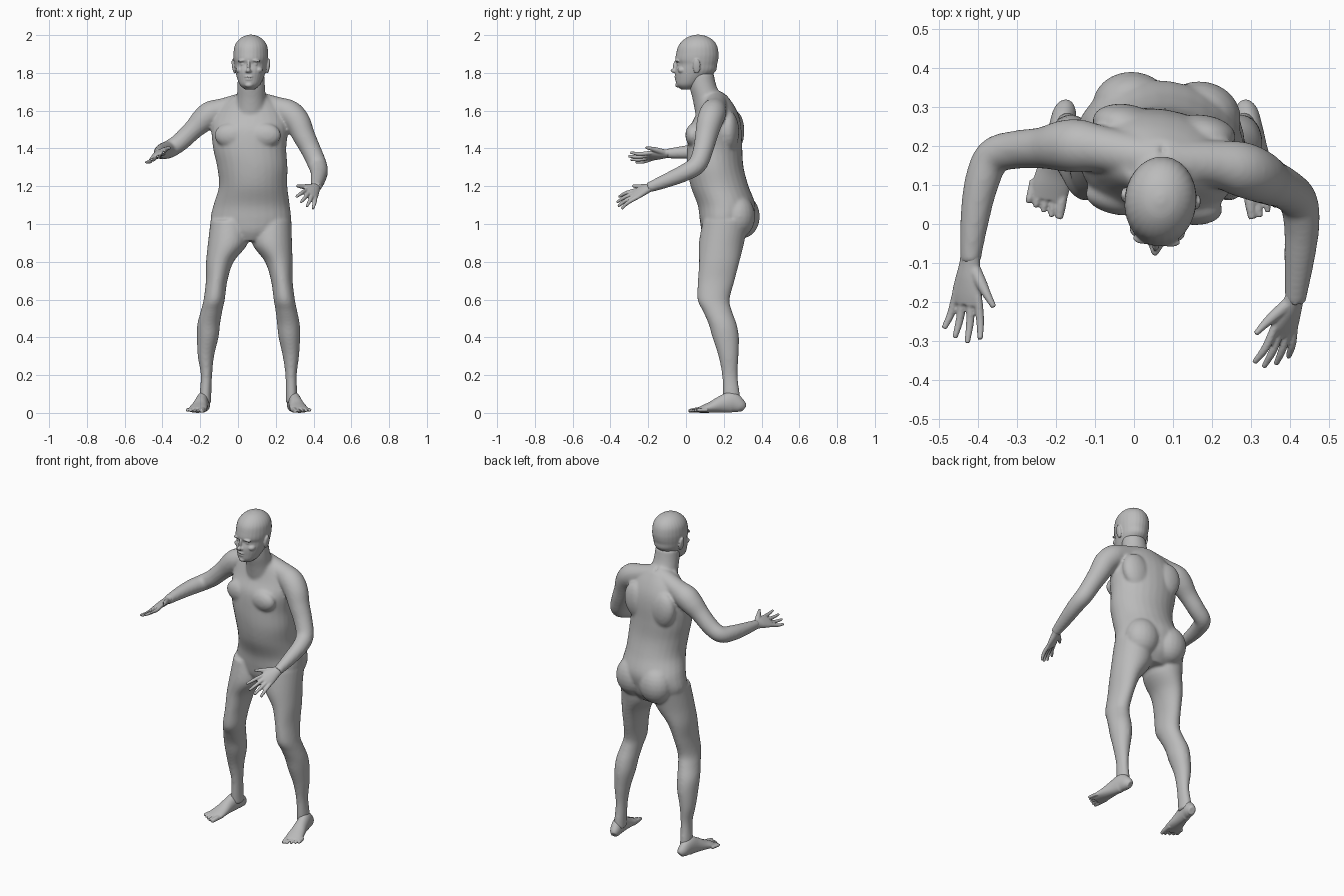
import bpy
import bmesh
from math import sin, cos, pi, radians
from mathutils import Matrix, Vector

cube = bpy.data.objects.get("Cube")
if cube:
    bpy.data.objects.remove(cube, do_unlink=True)

GREY = (0.5, 0.5, 0.5, 1.0)
skin = bpy.data.materials.new("plain grey")
skin.use_nodes = True
skin.diffuse_color = GREY
for node in skin.node_tree.nodes:
    if node.type == "BSDF_PRINCIPLED":
        node.inputs["Base Color"].default_value = GREY


def smooth_rows(rows, steps=5):
    """Catmull-Rom interpolation through rows of numbers."""
    result = []
    last = len(rows) - 1
    for i in range(last):
        p, q, r, s = rows[max(i - 1, 0)], rows[i], rows[i + 1], rows[min(i + 2, last)]
        for k in range(steps):
            t = k / steps
            result.append([
                b + t * (c - a) / 2 + t * t * (a - 2.5 * b + 2 * c - d / 2)
                + t ** 3 * (3 * (b - c) + d - a) / 2
                for a, b, c, d in zip(p, q, r, s)])
    result.append(list(rows[last]))
    return result


def loft(bm, rows, side=None, yaw=0.0, sides=28):
    """Skin elliptical rings (x, y, z, radius, radius); level rings unless side is given."""
    rows = smooth_rows(rows)
    centres = [Vector(r[:3]) for r in rows]
    rings = []
    for i, row in enumerate(rows):
        if side is None:
            u = Vector((cos(yaw), sin(yaw), 0))
            v = Vector((-sin(yaw), cos(yaw), 0))
        else:
            t = (centres[min(i + 1, len(rows) - 1)] - centres[max(i - 1, 0)]).normalized()
            u = (side - t * side.dot(t)).normalized()
            v = t.cross(u)
        a, b = row[3], row[-1]
        rings.append([bm.verts.new(centres[i] + u * a * cos(2 * pi * k / sides)
                                   + v * b * sin(2 * pi * k / sides)) for k in range(sides)])
    for low, high in zip(rings, rings[1:]):
        for k in range(sides):
            m = (k + 1) % sides
            bm.faces.new((low[k], low[m], high[m], high[k]))
    bm.faces.new(rings[0][::-1])
    bm.faces.new(rings[-1])


def blob(bm, centre, radii, tilt=0.0):
    matrix = (Matrix.Translation(centre) @ Matrix.Rotation(tilt, 4, "Y")
              @ Matrix.Diagonal((*radii, 1)))
    bmesh.ops.create_uvsphere(bm, u_segments=20, v_segments=12, radius=1, matrix=matrix)


def pair(bm, centre, radii, tilt=0.0):
    x, y, z = centre
    for s in (-1, 1):
        blob(bm, (s * x, y, z), radii, s * tilt)


def finish(name, bm, voxel, iterations, matrix=None):
    """Fuse overlapping volumes into one skin and soften it."""
    if matrix:
        bm.transform(matrix)
    bmesh.ops.recalc_face_normals(bm, faces=bm.faces)
    mesh = bpy.data.meshes.new(name)
    bm.to_mesh(mesh)
    bm.free()
    mesh.materials.append(skin)
    obj = bpy.data.objects.new(name, mesh)
    bpy.context.collection.objects.link(obj)
    fuse = obj.modifiers.new("fuse", "REMESH")
    fuse.mode = "VOXEL"
    fuse.voxel_size = voxel
    fuse.use_smooth_shade = True
    soften = obj.modifiers.new("soften", "SMOOTH")
    soften.factor = 0.5
    soften.iterations = iterations
    return obj


# Torso and neck
body = bmesh.new()
TURN = radians(-8)
loft(body, [
    (.065, .2, .91, .1, .09), (.066, .21, .96, .18, .125), (.067, .215, 1.02, .214, .14),
    (.072, .215, 1.1, .203, .152), (.08, .178, 1.2, .182, .153), (.076, .156, 1.3, .187, .148),
    (.062, .152, 1.4, .195, .145), (.062, .155, 1.5, .204, .138), (.062, .165, 1.57, .19, .115),
    (.065, .16, 1.63, .15, .092), (.068, .145, 1.68, .09, .072)], yaw=TURN)
loft(body, [(.07, .14, 1.58, .09, .09), (.07, .115, 1.66, .078, .08),
            (.07, .09, 1.73, .073, .072), (.069, .08, 1.8, .07, .066)])

# Chest, shoulder blades and buttocks
muscles = bmesh.new()
pair(muscles, (.088, -.1, 1.47), (.09, .046, .065))
pair(muscles, (.1, .09, 1.49), (.085, .05, .11), .2)
pair(muscles, (.088, .133, 1.04), (.104, .092, .115))
muscles.transform(Matrix.Translation((.065, .155, 0)) @ Matrix.Rotation(TURN, 4, "Z"))
scratch = bpy.data.meshes.new("muscles")
muscles.to_mesh(scratch)
muscles.free()
body.from_mesh(scratch)
bpy.data.meshes.remove(scratch)

# Legs share one profile: height, depth position, radii, then centre of right and left
LEG = [
    (1.02, .21, .1, .12, -.045, .183), (.9, .188, .106, .12, -.053, .18),
    (.8, .176, .073, .107, -.096, .216), (.7, .16, .057, .097, -.113, .232),
    (.6, .146, .056, .085, -.126, .245), (.54, .166, .057, .077, -.14, .256),
    (.47, .194, .06, .074, -.155, .267), (.4, .21, .057, .07, -.16, .272),
    (.3, .225, .043, .053, -.17, .28), (.2, .232, .03, .041, -.167, .281),
    (.1, .24, .031, .045, -.172, .283), (.05, .243, .031, .045, -.172, .283)]
for column in (4, 5):
    loft(body, [(r[column], r[1], r[0], r[2], r[3]) for r in LEG])

# Shoulders and arms
loft(body, [(.07, .16, 1.65, .06), (-.07, .19, 1.61, .058), (-.14, .2, 1.585, .068),
            (-.185, .2, 1.55, .065), (-.237, .195, 1.5, .053), (-.305, .19, 1.435, .049),
            (-.362, .172, 1.397, .047), (-.392, .1, 1.387, .044), (-.41, 0, 1.38, .036),
            (-.42, -.1, 1.373, .026)], side=Vector((1, 0, -1)))
loft(body, [(.07, .16, 1.65, .06), (.2, .155, 1.615, .06), (.27, .142, 1.587, .07),
            (.315, .125, 1.54, .068), (.347, .108, 1.47, .06), (.387, .09, 1.39, .053),
            (.42, .06, 1.315, .05), (.43, 0, 1.275, .046), (.424, -.09, 1.235, .039),
            (.413, -.2, 1.192, .027)], side=Vector((1, 0, 1)))
finish("body", body, .008, 8)

# Head: skull and jaw, then features, facing slightly to its right
head = bmesh.new()
loft(head, [
    (0, .005, 1.712, .025, .03), (0, .012, 1.735, .052, .062), (0, .03, 1.77, .069, .086),
    (0, .05, 1.81, .081, .108), (0, .058, 1.845, .087, .107), (0, .057, 1.87, .091, .114),
    (0, .06, 1.9, .092, .113), (0, .062, 1.94, .087, .104), (0, .064, 1.97, .07, .083),
    (0, .064, 1.992, .042, .05), (0, .064, 2.002, .01, .012)])
blob(head, (0, -.062, 1.812), (.013, .021, .012))
blob(head, (0, -.054, 1.836), (.009, .016, .03))
blob(head, (0, -.052, 1.78), (.024, .011, .005))
blob(head, (0, -.049, 1.766), (.021, .011, .006))
blob(head, (0, -.04, 1.736), (.022, .018, .014))
pair(head, (.01, -.056, 1.808), (.008, .012, .008))
pair(head, (.034, -.042, 1.866), (.028, .014, .008), .15)
pair(head, (.032, -.033, 1.846), (.014, .012, .009))
pair(head, (.05, -.015, 1.815), (.022, .025, .018))
pair(head, (.092, .066, 1.835), (.009, .02, .04), .15)
finish("head", head, .004, 3, Matrix.Translation((.068, .06, 0))
       @ Matrix.Rotation(radians(-6), 4, "Z") @ Matrix.Translation((0, -.06, 0)))


# Hands: local x runs toward the thumb, local y along the fingers
def hand(name, wrist, forward, thumb_side):
    bm = bmesh.new()
    across = Vector((1, 0, 0))
    loft(bm, [(0, -.03, 0, .027, .025), (0, .01, 0, .028, .021), (0, .05, 0, .036, .02),
              (0, .09, 0, .043, .016), (0, .118, 0, .037, .011)], across)
    for x, length, spread in ((.032, .09, .022), (.011, .105, .006),
                              (-.011, .098, -.01), (-.031, .078, -.024)):
        loft(bm, [(x, .09, 0, .011), (x + spread * .5, .11 + length * .45, .004, .0105),
                  (x + spread, .11 + length, -.006, .007)], across, sides=12)
    loft(bm, [(.012, .02, 0, .017), (.04, .055, -.004, .015), (.064, .085, -.006, .011),
              (.085, .112, -.004, .007)], Vector((0, 0, 1)), sides=12)
    f = Vector(forward).normalized()
    s = Vector(thumb_side)
    s = (s - f * s.dot(f)).normalized()
    matrix = Matrix((s, f, s.cross(f))).transposed().to_4x4()
    matrix.translation = wrist
    finish(name, bm, .004, 2, matrix)


hand("right_hand", (-.42, -.09, 1.374), (-.02, -.22, -.03), (.86, 0, .5))
hand("left_hand", (.413, -.185, 1.197), (-.068, -.195, -.095), (-.82, -.3, .47))


# Feet: local x points outward, toes toward local -y
def foot(name, heel, out):
    bm = bmesh.new()
    across = Vector((1, 0, 0))
    sole = [(0, .018, .045), (.02, .03, .075), (.065, .034, .11), (.12, .037, .09),
            (.17, .044, .062), (.21, .049, .044), (.245, .046, .028)]
    loft(bm, [(.003 * i, -d, h / 2, w, h / 2) for i, (d, w, h) in enumerate(sole)], across)
    for i, reach in enumerate((.292, .29, .28, .27, .256)):
        x = -.016 + i * .0195
        r = .014 if i == 0 else .0095
        loft(bm, [(x, -.2, .016, r), (x + .001 * i, -.25, .015, r),
                  (x + .002 * i, -reach, .01, r * .7)], across, sides=12)
    for v in bm.verts:
        v.co.z = max(v.co.z, 0)
    matrix = (Matrix.Translation(heel) @ Matrix.Diagonal((out, 1, 1, 1))
              @ Matrix.Rotation(radians(7), 4, "Z"))
    finish(name, bm, .004, 3, matrix)


foot("right_foot", (-.172, .305, 0), -1)
foot("left_foot", (.283, .305, 0), 1)
